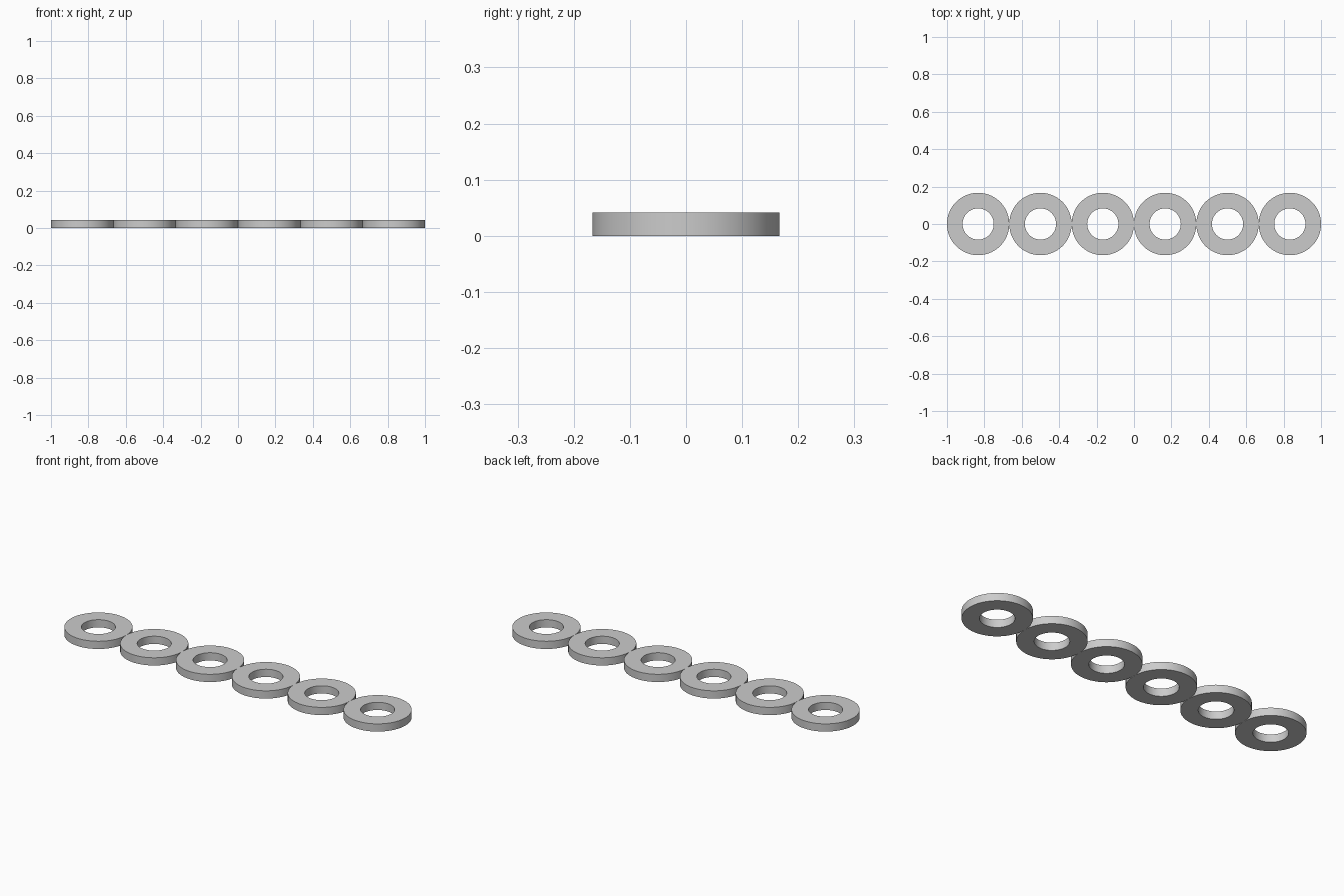
import bpy
import bmesh
from math import cos, sin, tau, radians

cube = bpy.data.objects.get("Cube")
if cube:
    bpy.data.objects.remove(cube, do_unlink=True)

COUNT = 6
OUTER = 1 / COUNT
INNER = OUTER / 2
HEIGHT = OUTER / 4
SIDES = 96

# Plain grey metal
grey = bpy.data.materials.new("light_grey")
grey.use_nodes = True
colour = (0.6, 0.6, 0.6, 1)
grey.diffuse_color = colour
grey.node_tree.nodes["Principled BSDF"].inputs["Base Color"].default_value = colour


def washer_mesh():
    """Revolve a rectangular section into a flat ring."""
    bm = bmesh.new()
    section = [(INNER, 0), (OUTER, 0), (OUTER, HEIGHT), (INNER, HEIGHT)]
    rings = [[bm.verts.new((r * cos(tau * i / SIDES), r * sin(tau * i / SIDES), z))
              for i in range(SIDES)] for r, z in section]
    for k, ring in enumerate(rings):
        above = rings[(k + 1) % len(rings)]
        for i in range(SIDES):
            j = (i + 1) % SIDES
            bm.faces.new((ring[i], ring[j], above[j], above[i]))
    bmesh.ops.recalc_face_normals(bm, faces=bm.faces)
    mesh = bpy.data.meshes.new("washer")
    bm.to_mesh(mesh)
    bm.free()
    mesh.materials.append(grey)
    return mesh


# Row of washers touching edge to edge
mesh = washer_mesh()
for n in range(COUNT):
    washer = bpy.data.objects.new(f"washer_{n + 1}", mesh)
    washer.location.x = (2 * n + 1 - COUNT) * OUTER
    bpy.context.collection.objects.link(washer)

# Smooth walls with sharp rims (the mesh is shared by all washers)
bpy.ops.object.select_all(action="DESELECT")
washer.select_set(True)
bpy.context.view_layer.objects.active = washer
bpy.ops.object.shade_smooth_by_angle(angle=radians(30))
